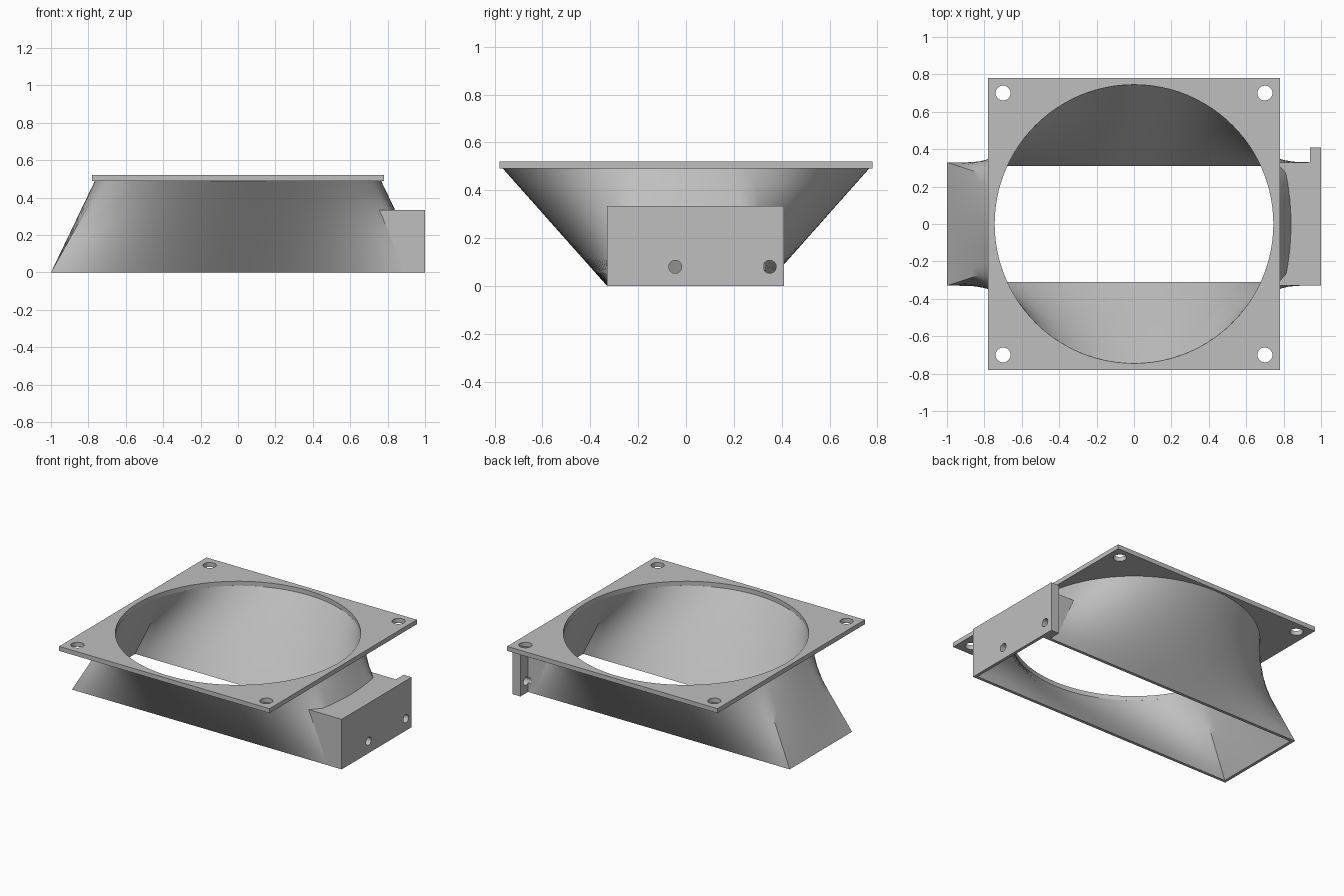
import bpy, bmesh, math
from mathutils import Matrix, Vector

cube = bpy.data.objects.get("Cube")
if cube:
    bpy.data.objects.remove(cube, do_unlink=True)

grey = bpy.data.materials.new("plain grey")
grey.use_nodes = True
grey.diffuse_color = (0.52, 0.52, 0.52, 1)
grey.node_tree.nodes["Principled BSDF"].inputs["Base Color"].default_value = (0.52, 0.52, 0.52, 1)

HALF_X, HALF_Y, RADIUS = 1.0, 0.33, 0.765      # outer duct outline
DUCT_TOP, TOP = 0.49, 0.52
WALL = 0.02
ROWS = 8


def make_object(name, bm):
    bmesh.ops.recalc_face_normals(bm, faces=bm.faces[:])
    mesh = bpy.data.meshes.new(name)
    bm.to_mesh(mesh)
    bm.free()
    mesh.materials.append(grey)
    ob = bpy.data.objects.new(name, mesh)
    bpy.context.collection.objects.link(ob)
    return ob


def add_box(bm, low, high):
    low, high = Vector(low), Vector(high)
    size = high - low
    bmesh.ops.create_cube(bm, size=1, matrix=Matrix.Translation((low + high) / 2)
                          @ Matrix.Diagonal((*size, 1)))


def cylinder(name, centre, radius, depth, axis="Z", segments=32):
    bm = bmesh.new()
    turn = Matrix.Rotation(math.pi / 2, 4, "Y") if axis == "X" else Matrix()
    bmesh.ops.create_cone(bm, cap_ends=True, segments=segments, radius1=radius,
                          radius2=radius, depth=depth,
                          matrix=Matrix.Translation(centre) @ turn)
    return make_object(name, bm)


def apply_boolean(ob, tools, operation="DIFFERENCE"):
    bpy.context.view_layer.objects.active = ob
    for tool in tools:
        tool.hide_render = True
        mod = ob.modifiers.new("cut", "BOOLEAN")
        mod.operation, mod.solver, mod.object = operation, "EXACT", tool
        bpy.ops.object.modifier_apply(modifier=mod.name)


def smooth(ob, angle):
    bpy.ops.object.select_all(action="DESELECT")
    ob.select_set(True)
    bpy.context.view_layer.objects.active = ob
    bpy.ops.object.shade_smooth_by_angle(angle=math.radians(angle))


def outline_pairs(inset):
    """Matching points on the bottom rectangle and the top circle."""
    hx, hy, r = HALF_X - inset, HALF_Y - inset, RADIUS - inset
    corner = math.atan2(HALF_Y, HALF_X)
    corners = [(hx, -hy), (hx, hy), (-hx, hy), (-hx, -hy)]
    angles = [-corner, corner, math.pi - corner, math.pi + corner, 2 * math.pi - corner]
    pairs = []
    for side in range(4):
        a, b = Vector(corners[side]), Vector(corners[(side + 1) % 4])
        steps = 12 if side % 2 == 0 else 36
        for i in range(steps):
            f = i / steps
            ang = angles[side] * (1 - f) + angles[side + 1] * f
            pairs.append((a.lerp(b, f), Vector((math.cos(ang), math.sin(ang))) * r))
    return pairs


def add_loft(bm, inset, overshoot=0):
    """Ruled skin from rectangle to circle; returns its rings of vertices."""
    levels = [(r / ROWS, DUCT_TOP * r / ROWS) for r in range(ROWS + 1)]
    if overshoot:
        levels = [(0, -overshoot)] + levels + [(1, DUCT_TOP + overshoot)]
    pairs = outline_pairs(inset)
    rings = [[bm.verts.new((*a.lerp(b, t), z)) for a, b in pairs] for t, z in levels]
    for low, high in zip(rings, rings[1:]):
        bridge(bm, low, high)
    return rings


def bridge(bm, ring_a, ring_b):
    n = len(ring_a)
    for i in range(n):
        j = (i + 1) % n
        bm.faces.new((ring_a[i], ring_a[j], ring_b[j], ring_b[i]))


# Duct wall: outer and inner skins joined at the rims
bm = bmesh.new()
outer, inner = add_loft(bm, 0), add_loft(bm, WALL)
bridge(bm, outer[0], inner[0])
bridge(bm, outer[-1], inner[-1])
duct = make_object("duct", bm)

# Helpers: duct interior and screw drills
bm = bmesh.new()
rings = add_loft(bm, WALL / 2, overshoot=0.05)
bm.faces.new(rings[0])
bm.faces.new(rings[-1])
interior = make_object("interior_cutter", bm)
inner_drill = cylinder("inner_drill", (0.95, -0.045, 0.08), 0.027, 0.4, "X")
tab_drill = cylinder("tab_drill", (1.02, 0.35, 0.08), 0.027, 0.2, "X")
apply_boolean(duct, [inner_drill])
smooth(duct, 30)

# Mounting block on the end of the duct, with a side tab
bm = bmesh.new()
add_box(bm, (0.7, -HALF_Y, 0), (1, HALF_Y, 0.335))
block = make_object("mounting_block", bm)
bm = bmesh.new()
add_box(bm, (0.94, 0.2, 0), (1, 0.41, 0.335))
tab = make_object("tab_helper", bm)
apply_boolean(block, [tab], "UNION")
apply_boolean(block, [interior, inner_drill, tab_drill])
smooth(block, 30)

# Square flange with the round opening and corner screw holes
bm = bmesh.new()
add_box(bm, (-0.78, -0.78, DUCT_TOP), (0.78, 0.78, TOP))
flange = make_object("flange", bm)
opening = cylinder("opening_cutter", (0, 0, 0.5), RADIUS - WALL, 0.2, segments=96)
holes = [cylinder("screw_cutter", (sx * 0.7, sy * 0.7, 0.5), 0.04, 0.2)
         for sx in (-1, 1) for sy in (-1, 1)]
apply_boolean(flange, [opening] + holes)
smooth(flange, 30)

# Remove the helpers
for helper in [interior, inner_drill, tab_drill, tab, opening] + holes:
    bpy.data.objects.remove(helper, do_unlink=True)
